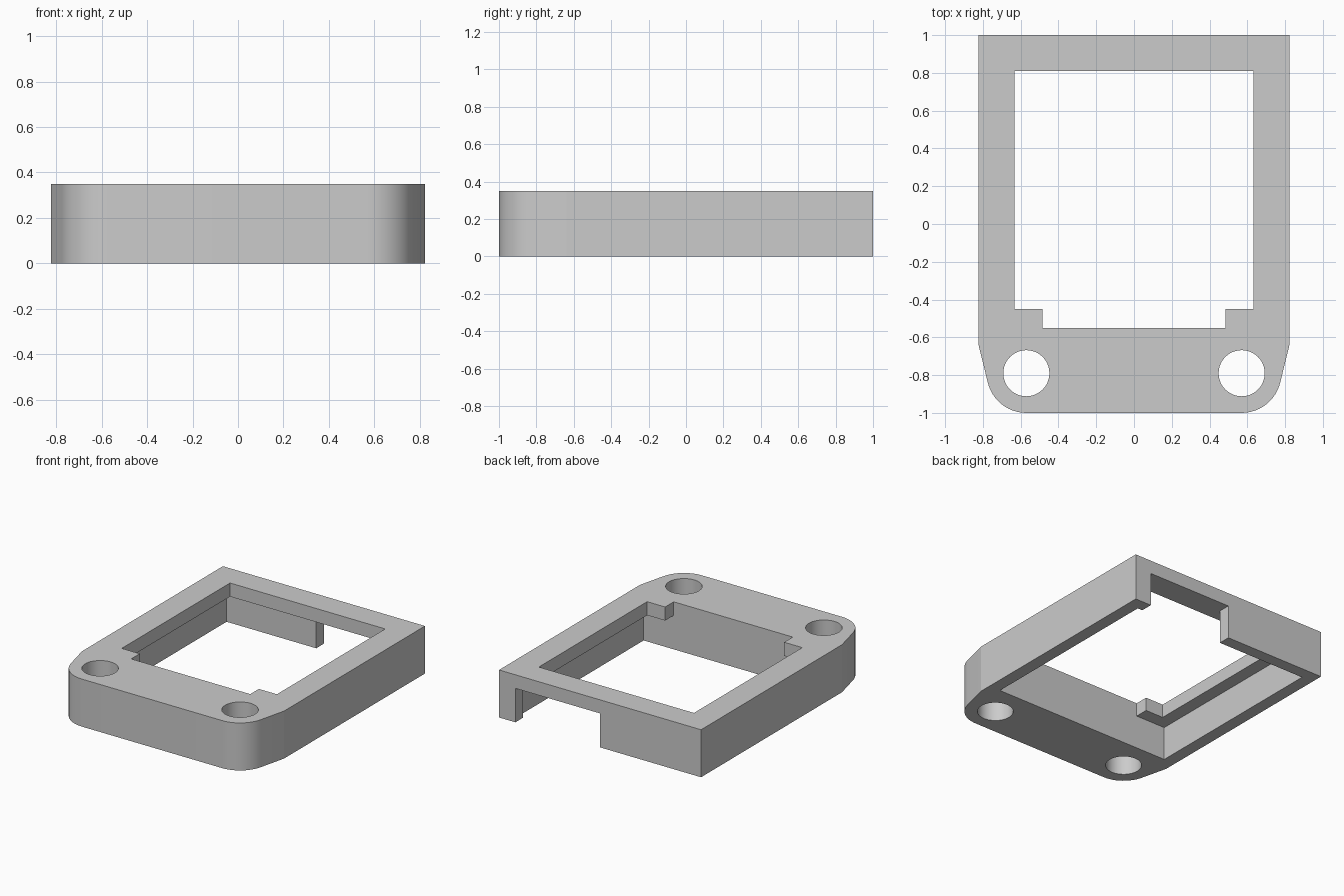
import bpy
import bmesh
from math import cos, sin, radians

old = bpy.data.objects.get("Cube")
if old:
    bpy.data.objects.remove(old, do_unlink=True)

HALF_W, HEIGHT, PLATE_Z = 0.823, 0.35, 0.25
HOLE_X, HOLE_Y = 0.57, -0.79

grey = bpy.data.materials.new("plain grey")
grey.use_nodes = True
grey.diffuse_color = (0.6, 0.6, 0.6, 1)
grey.node_tree.nodes["Principled BSDF"].inputs["Base Color"].default_value = (0.6, 0.6, 0.6, 1)


def prism(name, points, z0, z1):
    """Extrude a counter-clockwise outline from z0 to z1."""
    bm = bmesh.new()
    base = bm.faces.new([bm.verts.new((x, y, z0)) for x, y in points])
    top = bmesh.ops.extrude_face_region(bm, geom=[base])
    verts = [v for v in top["geom"] if isinstance(v, bmesh.types.BMVert)]
    bmesh.ops.translate(bm, verts=verts, vec=(0, 0, z1 - z0))
    bmesh.ops.recalc_face_normals(bm, faces=bm.faces)
    mesh = bpy.data.meshes.new(name)
    bm.to_mesh(mesh)
    bm.free()
    mesh.materials.append(grey)
    ob = bpy.data.objects.new(name, mesh)
    bpy.context.collection.objects.link(ob)
    return ob


def arc(cx, cy, r, a0, a1, n):
    angles = [radians(a0 + (a1 - a0) * i / n) for i in range(n + 1)]
    return [(cx + r * cos(a), cy + r * sin(a)) for a in angles]


def mirrored(right):
    """Complete a closed outline from its +x half, listed front to back."""
    return right + [(-x, y) for x, y in reversed(right)]


def rect(x0, x1, y0, y1):
    return [(x0, y0), (x1, y0), (x1, y1), (x0, y1)]


# Frame body: rounded front corners, tapered sides, square back
corner = arc(HOLE_X, HOLE_Y, 0.21, -90, -13, 12)
frame = prism("frame", mirrored(corner + [(HALF_W, -0.64), (HALF_W, 1)]), 0, HEIGHT)

# Underside pocket, window with front corner tabs, back wall notch
cutters = [
    prism("pocket_cutter", rect(-0.73, 0.73, -0.55, 0.91), -0.1, PLATE_Z),
    prism("window_cutter", mirrored([(0.485, -0.55), (0.485, -0.45),
                                     (0.632, -0.45), (0.632, 0.81)]), 0.1, 0.5),
    prism("notch_cutter", rect(0, 0.69, 0.8, 1.1), -0.1, PLATE_Z),
]
# Screw holes
for side in (-1, 1):
    ring = arc(side * HOLE_X, HOLE_Y, 0.122, 0, 360, 48)[:-1]
    cutters.append(prism("hole_cutter", ring, -0.1, 0.5))

for cutter in cutters:
    cutter.hide_render = True
    mod = frame.modifiers.new(cutter.name, "BOOLEAN")
    mod.operation, mod.solver, mod.object = "DIFFERENCE", "EXACT", cutter

# Bake the cuts and discard the helpers
bpy.context.view_layer.update()
graph = bpy.context.evaluated_depsgraph_get()
result = bpy.data.meshes.new_from_object(frame.evaluated_get(graph))
frame.modifiers.clear()
frame.data = result
for cutter in cutters:
    bpy.data.objects.remove(cutter, do_unlink=True)

# Smooth only the curved corners and hole walls
bpy.ops.object.select_all(action="DESELECT")
frame.select_set(True)
bpy.context.view_layer.objects.active = frame
bpy.ops.object.shade_smooth_by_angle(angle=radians(10))
